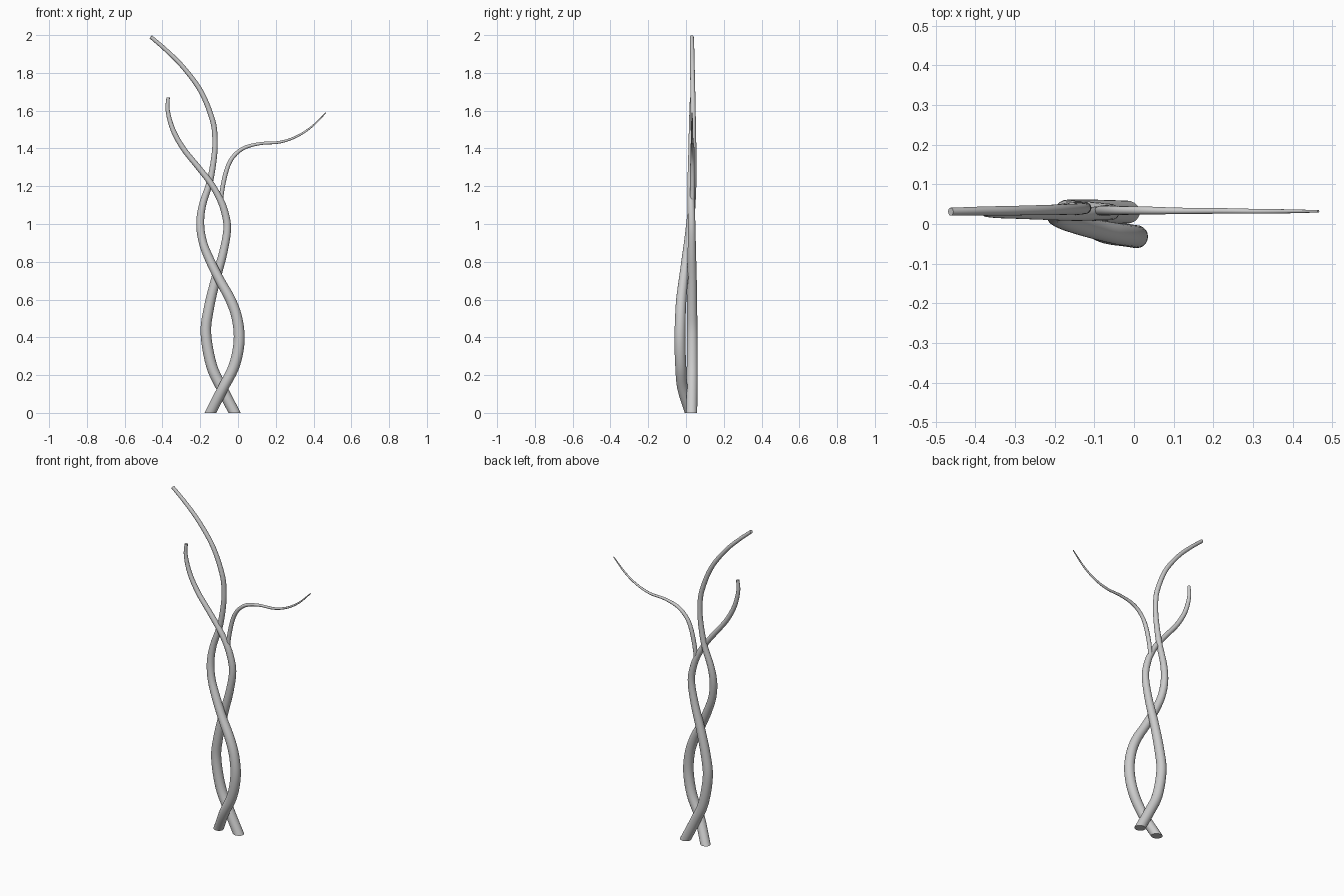
import bpy, bmesh, math
from mathutils import Vector


def catmull(p, s):
    # smooth interpolation through (x, y, z, radius) points
    i = min(int(s), len(p) - 2)
    t = s - i
    b, c = p[i], p[i + 1]
    a = p[i - 1] if i else b * 2 - c
    d = p[i + 2] if i + 2 < len(p) else c * 2 - b
    return (b * 2 + (c - a) * t + (a * 2 - b * 5 + c * 4 - d) * t * t
            + (b * 3 - a - c * 3 + d) * t ** 3) * 0.5


def tube(name, points, sides=20, steps=5, flat_base=False):
    p = [Vector(q) for q in points]
    n = (len(p) - 1) * steps
    samples = [catmull(p, k / steps) for k in range(n + 1)]
    bm = bmesh.new()
    rings = []
    for k, s in enumerate(samples):
        c = s.xyz
        t = (samples[min(k + 1, n)].xyz - samples[max(k - 1, 0)].xyz).normalized()
        u = Vector((0, 1, 0))
        u = (u - t * u.dot(t)).normalized()
        v = t.cross(u)
        ring = []
        for j in range(sides):
            a = 2 * math.pi * j / sides
            co = c + (u * math.cos(a) + v * math.sin(a)) * s.w
            if flat_base and k == 0:
                co -= t * (co.z / t.z)      # mitre the foot onto the floor
            elif flat_base:
                co.z = max(co.z, 0.002)
            ring.append(bm.verts.new(co))
        rings.append(ring)
    for r, q in zip(rings, rings[1:]):
        for j in range(sides):
            m = (j + 1) % sides
            bm.faces.new((r[j], r[m], q[m], q[j]))
    bm.faces.new(rings[0][::-1])
    bm.faces.new(rings[-1])
    bmesh.ops.recalc_face_normals(bm, faces=bm.faces)
    me = bpy.data.meshes.new(name)
    bm.to_mesh(me)
    bm.free()
    ob = bpy.data.objects.new(name, me)
    bpy.context.collection.objects.link(ob)
    bpy.context.view_layer.objects.active = ob
    ob.select_set(True)
    bpy.ops.object.shade_smooth_by_angle(angle=math.radians(40))
    ob.select_set(False)
    return ob


# rear vine: starts at the right foot, ends at the short upper left tip
tube("rear_vine", [
    (-.018, .03, 0, .029), (-.085, .032, .13, .029), (-.14, .033, .25, .029),
    (-.17, .033, .42, .028), (-.155, .032, .55, .027), (-.12, .032, .7, .025),
    (-.078, .031, .85, .022), (-.057, .03, .98, .02), (-.075, .028, 1.08, .019),
    (-.105, .026, 1.15, .017), (-.147, .024, 1.22, .016), (-.21, .025, 1.3, .015),
    (-.29, .027, 1.4, .014), (-.345, .028, 1.5, .013), (-.372, .029, 1.6, .011),
    (-.37, .03, 1.67, .009)], flat_base=True)

# front vine: starts at the left foot, ends at the tall upper left tip
tube("front_vine", [
    (-.146, .022, 0, .028), (-.08, -.018, .13, .028), (-.02, -.028, .25, .029),
    (.006, -.032, .38, .029), (-.005, -.03, .5, .028), (-.04, -.025, .6, .027),
    (-.095, -.014, .7, .025), (-.145, -.001, .8, .024), (-.185, .011, .9, .022),
    (-.2, .022, 1, .021), (-.188, .031, 1.1, .019), (-.15, .038, 1.22, .017),
    (-.127, .04, 1.35, .015), (-.122, .04, 1.45, .014), (-.135, .038, 1.55, .014),
    (-.195, .036, 1.7, .013), (-.29, .034, 1.83, .012), (-.38, .033, 1.92, .011),
    (-.462, .031, 1.991, .01)], flat_base=True)

# thin side branch reaching right
tube("side_branch", [
    (-.09, .032, 1.11, .011), (-.084, .034, 1.18, .012), (-.062, .034, 1.28, .012),
    (-.03, .034, 1.35, .011), (.03, .034, 1.402, .01), (.12, .033, 1.426, .008),
    (.22, .033, 1.433, .007), (.31, .032, 1.463, .006), (.39, .032, 1.515, .005),
    (.465, .032, 1.589, .003)], sides=14)
